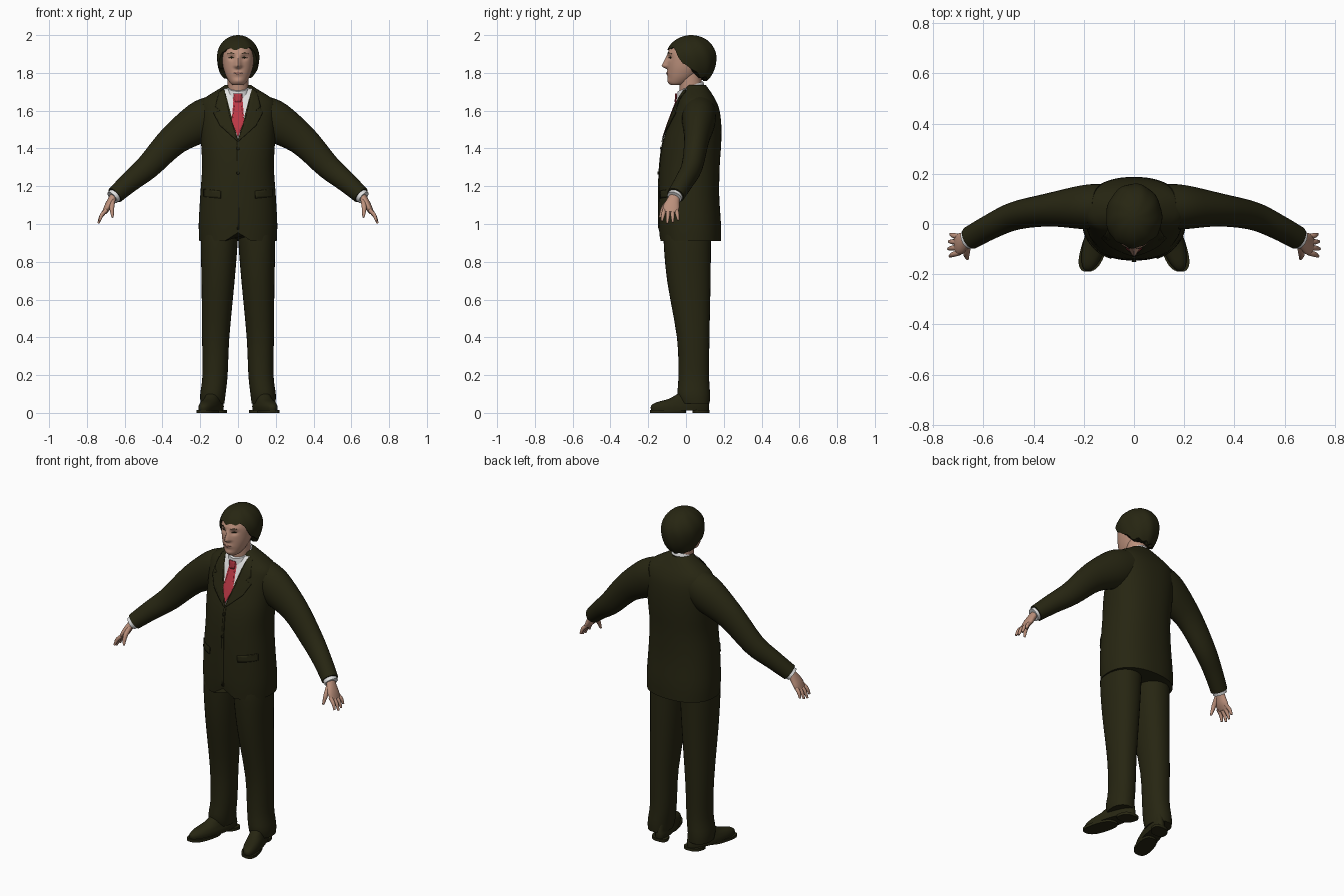
import bpy, bmesh, math
from mathutils import Vector
from mathutils.bvhtree import BVHTree

cube = bpy.data.objects.get("Cube")
if cube:
    bpy.data.objects.remove(cube, do_unlink=True)


def material(name, rgb):
    m = bpy.data.materials.new(name)
    m.use_nodes = True
    m.diffuse_color = (*rgb, 1)
    bsdf = m.node_tree.nodes["Principled BSDF"]
    bsdf.inputs["Base Color"].default_value = (*rgb, 1)
    bsdf.inputs["Roughness"].default_value = 0.8
    return m


SUIT = material("dark olive", (0.02, 0.019, 0.006))
SKIN = material("skin", (0.5, 0.28, 0.2))
LIP = material("lip", (0.36, 0.16, 0.12))
WHITE = material("shirt white", (0.75, 0.75, 0.75))
RED = material("tie red", (0.5, 0.04, 0.06))
SIDES = (("left", 1), ("right", -1))


def finish(bm, name, mat, angle=50):
    me = bpy.data.meshes.new(name)
    bm.to_mesh(me)
    bm.free()
    me.materials.append(mat)
    for p in me.polygons:
        p.use_smooth = True
    me.set_sharp_from_angle(angle=math.radians(angle))
    ob = bpy.data.objects.new(name, me)
    bpy.context.collection.objects.link(ob)
    return ob


def smooth(keys, sub):
    """Catmull-Rom interpolation of section tuples."""
    k = [Vector(s) for s in keys]
    out = []
    for i in range(len(k) - 1):
        a, b, c, d = k[max(i - 1, 0)], k[i], k[i + 1], k[min(i + 2, len(k) - 1)]
        for j in range(sub):
            t = j / sub
            out.append(b + (c - a) * (t / 2) + (2 * a - 5 * b + 4 * c - d) * (t * t / 2)
                       + (3 * b - a - 3 * c + d) * (t ** 3 / 2))
    return out + [k[-1]]


def loft(name, mat, rings, s=1, deform=None):
    bm = bmesh.new()
    rows = []
    for ring in rings:
        pts = [deform(p) if deform else p for p in ring]
        rows.append([bm.verts.new((p.x * s, p.y, p.z)) for p in pts])
    n = len(rows[0])
    for a, b in zip(rows, rows[1:]):
        for i in range(n):
            bm.faces.new((a[i], a[(i + 1) % n], b[(i + 1) % n], b[i]))
    bm.faces.new(rows[0])
    bm.faces.new(rows[-1])
    bmesh.ops.recalc_face_normals(bm, faces=bm.faces)
    return finish(bm, name, mat)


def circle(n, power=2.0):
    for i in range(n):
        a = 2 * math.pi * i / n
        c, d = math.cos(a), math.sin(a)
        yield (math.copysign(abs(c) ** (2 / power), c), math.copysign(abs(d) ** (2 / power), d))


def stack(name, mat, keys, n=32, power=2.0, sub=3, **kw):
    """Upright form from sections (z, x0, x1, y0, y1)."""
    rings = [[Vector(((x0 + x1) / 2 + c * (x1 - x0) / 2, (y0 + y1) / 2 + d * (y1 - y0) / 2, z))
              for c, d in circle(n, power)] for z, x0, x1, y0, y1 in smooth(keys, sub)]
    return loft(name, mat, rings, **kw)


def tube(name, mat, keys, s=1, n=20, sub=4):
    """Limb along a path of sections (x, y, z, radius along y, other radius)."""
    path = smooth(keys, sub)
    rings = []
    for i, k in enumerate(path):
        t = Vector((path[min(i + 1, len(path) - 1)] - path[max(i - 1, 0)])[:3]).normalized()
        v = Vector((0, 1, 0))
        v = (v - t * v.dot(t)).normalized()
        u = t.cross(v)
        rings.append([Vector(k[:3]) + v * (c * k[3]) + u * (d * k[4]) for c, d in circle(n)])
    return loft(name, mat, rings, s)


def plate(name, mat, outline, targets, lift, s=1, cell=0.015):
    """Thin panel outlined in x and z, laid on the front of the targets."""
    trees = []
    for t in targets:
        trees.append(BVHTree.FromPolygons([v.co for v in t.data.vertices],
                                          [p.vertices[:] for p in t.data.polygons]))
    bm = bmesh.new()
    bm.faces.new([bm.verts.new((x * s, 0, z)) for x, z in outline])
    bmesh.ops.triangulate(bm, faces=bm.faces[:])
    for axis in (0, 2):
        vals = [v.co[axis] for v in bm.verts]
        cut = min(vals) + cell
        while cut < max(vals):
            co, no = Vector(), Vector()
            co[axis], no[axis] = cut, 1
            bmesh.ops.bisect_plane(bm, geom=bm.verts[:] + bm.edges[:] + bm.faces[:],
                                   plane_co=co, plane_no=no)
            cut += cell
    for v in bm.verts:
        start = Vector((v.co.x, -1, v.co.z))
        hits = [h for h in (t.ray_cast(start, Vector((0, 1, 0)))[0] for t in trees) if h]
        if not hits:
            hits = [trees[0].find_nearest(Vector((v.co.x, 0, v.co.z)))[0]]
        v.co.y = min(h.y for h in hits) - lift
    bm.normal_update()
    if sum(f.normal.y for f in bm.faces) > 0:
        bmesh.ops.reverse_faces(bm, faces=bm.faces[:])
    ob = finish(bm, name, mat)
    mod = ob.modifiers.new("thickness", "SOLIDIFY")
    mod.thickness, mod.offset = 0.004, 0
    return ob


# Jacket body with a cutaway at the front hem
def cutaway(p):
    if p.y < 0 and p.z < 1.0:
        p.z += 0.045 * max(0, 1 - abs(p.x) / 0.07) * (1 - (p.z - 0.91) / 0.09)
    return p


body = [(0.91, 0.205, -0.14, 0.185), (1.0, 0.208, -0.145, 0.185), (1.15, 0.2, -0.145, 0.176),
        (1.3, 0.19, -0.14, 0.178), (1.42, 0.195, -0.125, 0.186), (1.52, 0.2, -0.095, 0.187),
        (1.6, 0.205, -0.065, 0.178), (1.65, 0.195, -0.045, 0.16), (1.685, 0.15, -0.028, 0.14),
        (1.715, 0.1, -0.012, 0.12), (1.735, 0.07, 0, 0.105)]
jacket = stack("jacket", SUIT, [(z, -w, w, f, b) for z, w, f, b in body],
               n=64, power=2.3, deform=cutaway)

# Neck and tilted shirt collar
stack("neck", SKIN, [(1.64, -0.055, 0.055, -0.03, 0.085), (1.82, -0.055, 0.055, -0.04, 0.08)])


def tilt(p):
    p.z += p.y * 0.4
    return p


collar = stack("shirt_collar", WHITE, [(1.66, -0.085, 0.085, -0.045, 0.105),
               (1.69, -0.07, 0.07, -0.046, 0.098), (1.72, -0.06, 0.06, -0.045, 0.09)], deform=tilt)

# Shirt front, tie, lapels, pockets and buttons
plate("shirt_front", WHITE, [(-0.078, 1.715), (0.078, 1.715), (0.05, 1.58), (0, 1.45), (-0.05, 1.58)],
      [jacket], 0.003)
plate("tie", RED, [(-0.022, 1.69), (0.022, 1.69), (0.016, 1.645), (0.031, 1.54), (0, 1.46),
      (-0.031, 1.54), (-0.016, 1.645)], [jacket, collar], 0.008)
plate("tie_knot", RED, [(-0.022, 1.69), (0.022, 1.69), (0.015, 1.645), (-0.015, 1.645)],
      [jacket, collar], 0.012)
plate("front_overlap", SUIT, [(-0.006, 1.45), (0.006, 1.45), (0.006, 0.97), (-0.006, 0.97)],
      [jacket], 0.002, cell=0.04)
for side, s in SIDES:
    plate(side + "_lapel", SUIT, [(0, 1.435), (0.046, 1.58), (0.074, 1.715), (0.1, 1.7),
          (0.12, 1.62), (0.095, 1.6), (0.13, 1.585), (0.095, 1.52)], [jacket], 0.007, s)
    plate(side + "_pocket_flap", SUIT, [(0.09, 1.175), (0.18, 1.185), (0.182, 1.145), (0.092, 1.135)],
          [jacket], 0.004, s)
for name, z in (("upper_button", 1.4), ("lower_button", 1.27)):
    plate(name, SUIT, [(0.009 * c, z + 0.009 * d) for c, d in circle(12)], [jacket], 0.007)


# Legs and shoes, toes turned outward
def splay(p):
    p.x += (0.05 - p.y) * 0.27
    return p


for side, s in SIDES:
    stack(side + "_trouser_leg", SUIT, [(0.05, 0.072, 0.198, -0.03, 0.125),
          (0.1, 0.066, 0.2, -0.045, 0.127), (0.2, 0.055, 0.188, -0.04, 0.122),
          (0.4, 0.046, 0.19, -0.048, 0.124), (0.7, 0.018, 0.193, -0.1, 0.13),
          (0.9, 0.002, 0.197, -0.118, 0.132), (0.98, 0, 0.19, -0.115, 0.135)], power=2.2, s=s)
    stack(side + "_shoe", SUIT, [(0.012, 0.072, 0.17, -0.184, 0.12), (0.035, 0.07, 0.17, -0.186, 0.122),
          (0.055, 0.075, 0.165, -0.16, 0.12), (0.075, 0.078, 0.16, -0.09, 0.116),
          (0.11, 0.08, 0.155, -0.03, 0.11)], power=2.2, s=s, deform=splay)
    for part, y0, y1 in (("sole", -0.19, 0.0), ("heel", 0.035, 0.124)):
        stack(f"{side}_{part}", SUIT, [(0, 0.07, 0.172, y0, y1), (0.016, 0.07, 0.172, y0, y1)],
              power=2.6, sub=1, s=s, deform=splay)

# Sleeves, cuffs and hands
for side, s in SIDES:
    tube(side + "_sleeve", SUIT, [(0.12, 0.07, 1.585, 0.09, 0.1), (0.2, 0.067, 1.54, 0.088, 0.108),
         (0.34, 0.056, 1.445, 0.066, 0.083), (0.475, 0.032, 1.305, 0.056, 0.066),
         (0.57, -0.01, 1.225, 0.05, 0.055), (0.652, -0.055, 1.152, 0.047, 0.046)], s, n=28)
    tube(side + "_cuff", WHITE, [(0.63, -0.045, 1.17, 0.04, 0.038), (0.665, -0.062, 1.14, 0.04, 0.037)], s)
    tube(side + "_palm", SKIN, [(0.645, -0.055, 1.16, 0.028, 0.022), (0.668, -0.066, 1.13, 0.032, 0.02),
         (0.69, -0.078, 1.09, 0.043, 0.019), (0.708, -0.083, 1.06, 0.038, 0.012)], s)
    for i, finger in enumerate(("index", "middle", "ring", "little")):
        bend = 1.5 - abs(i - 1.3)
        y = -0.114 + 0.021 * i
        tip = Vector((0.732 + 0.006 * bend, -0.128 + 0.029 * i, 1.018 - 0.012 * bend))
        base = Vector((0.695, y, 1.075))
        mid = base.lerp(tip, 0.5) + Vector((0.006, 0, 0.004))
        tube(f"{side}_{finger}_finger", SKIN, [(*base, 0.011, 0.011), (*mid, 0.0105, 0.0105),
             (*tip, 0.006, 0.006)], s, n=10)
    tube(side + "_thumb", SKIN, [(0.662, -0.08, 1.13, 0.014, 0.014), (0.668, -0.118, 1.085, 0.013, 0.013),
         (0.664, -0.138, 1.035, 0.006, 0.006)], s, n=10)


# Head with sculpted nose, eye sockets, lips and chin
def bump(x, z, cx, cz, w, h):
    return math.exp(-((x - cx) / w) ** 2 - ((z - cz) / h) ** 2)


def face(p):
    if p.y < -0.03:
        x, z = abs(p.x), p.z
        ridge = (1.9 - z) / 0.065 if z > 1.835 else (z - 1.818) / 0.017
        p.y -= 0.032 * max(0, ridge) * math.exp(-(x / (0.011 + 0.006 * max(0, ridge))) ** 2)
        p.y += 0.01 * bump(x, z, 0.034, 1.88, 0.018, 0.012)
        p.y -= 0.005 * bump(x, z, 0.03, 1.905, 0.03, 0.01)
        p.y -= 0.006 * bump(x, z, 0, 1.797, 0.025, 0.012)
        p.y -= 0.006 * bump(x, z, 0, 1.757, 0.025, 0.013)
    return p


skull = [(1.735, 0.028, -0.08, -0.02), (1.748, 0.043, -0.091, 0.01), (1.78, 0.062, -0.096, 0.05),
         (1.82, 0.076, -0.098, 0.08), (1.86, 0.083, -0.098, 0.1), (1.9, 0.085, -0.096, 0.11),
         (1.94, 0.078, -0.082, 0.11), (1.97, 0.05, -0.05, 0.09)]
head = stack("head", SKIN, [(z, -w, w, f, b) for z, w, f, b in skull],
             n=80, power=2.1, sub=7, deform=face)
plate("mouth", LIP, [(-0.025, 1.799), (0, 1.804), (0.025, 1.799), (0, 1.791)], [head], 0.0, cell=0.008)
for side, s in SIDES:
    plate(side + "_eye", SUIT, [(0.02, 1.88), (0.034, 1.886), (0.049, 1.88), (0.034, 1.877)],
          [head], 0.0, s, 0.008)
    plate(side + "_eyebrow", SUIT, [(0.015, 1.9), (0.035, 1.909), (0.056, 1.901), (0.035, 1.903)],
          [head], 0.0, s, 0.008)

# Hair: a dome reaching down to a hairline that drops toward the back
LINE = [(0, 1.925), (35, 1.93), (52, 1.91), (70, 1.84), (90, 1.82), (115, 1.775), (180, 1.762)]


def hairline(a):
    deg = abs(math.degrees(a))
    for (d0, z0), (d1, z1) in zip(LINE, LINE[1:]):
        if deg <= d1 + 0.01:
            return z0 + (z1 - z0) * (deg - d0) / (d1 - d0) + 0.005 * math.sin(11 * a) + 0.006 * math.sin(a)


rings = []
for j in range(18):
    ring = []
    for i in range(72):
        a = -math.pi + 2 * math.pi * i / 72
        drop = hairline(a) - 1.883
        low = math.asin(drop / (0.117 if drop > 0 else 0.16))
        e = math.radians(88) + (low - math.radians(88)) * min(j, 16) / 16
        r = math.cos(e) * (1 + 0.012 * math.sin(9 * a + 3 * e)) * (0.75 if j == 17 else 1)
        z = math.sin(e) * (0.117 if e > 0 else 0.16)
        ring.append(Vector((0.112 * r * math.sin(a), 0.028 - 0.133 * r * math.cos(a), 1.883 + z)))
    rings.append(ring)
loft("hair", SUIT, rings)
